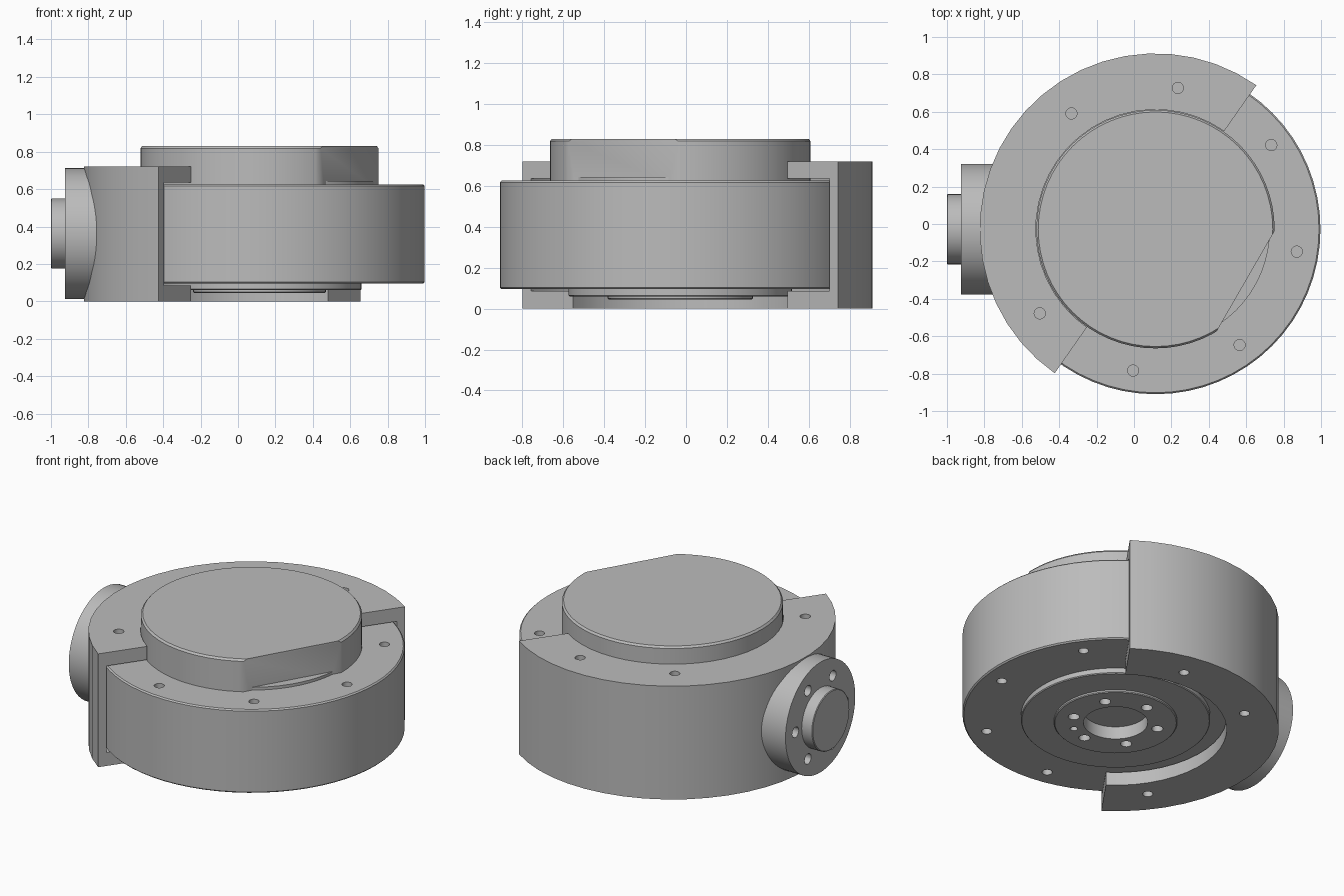
import bpy, bmesh
from math import radians, cos, sin, pi
from mathutils import Matrix, Vector

cube = bpy.data.objects.get("Cube")
if cube:
    bpy.data.objects.remove(cube)

steel = bpy.data.materials.new("plain_grey")
steel.use_nodes = True
GREY = (0.5, 0.5, 0.5, 1)
steel.diffuse_color = GREY
steel.node_tree.nodes["Principled BSDF"].inputs["Base Color"].default_value = GREY

AXIS = Matrix.Translation((0.115, -0.028, 0))            # vertical turning axis
PORT = Matrix.Translation((0, -0.028, 0.3625)) @ Matrix.Rotation(-pi / 2, 4, 'Y')


def lathe(name, profile, place=AXIS, start=0, sweep=360, steps=64):
    """Turn a (radius, height) profile; a part turn gets flat end faces."""
    bm = bmesh.new()
    full = sweep == 360
    rings = []
    for i in range(steps if full else steps + 1):
        a = radians(start + sweep * i / steps)
        rings.append([bm.verts.new((r * cos(a), r * sin(a), z)) for r, z in profile])
    n = len(profile)
    for i in range(steps):
        a, b = rings[i], rings[(i + 1) % len(rings)]
        for j in range(n - 1 if full else n):
            k = (j + 1) % n
            bm.faces.new((a[j], b[j], b[k], a[k]))
    if not full:
        bm.faces.new(rings[0])
        bm.faces.new(rings[-1][::-1])
    bmesh.ops.remove_doubles(bm, verts=bm.verts, dist=1e-5)
    bmesh.ops.dissolve_degenerate(bm, edges=bm.edges, dist=1e-6)
    bmesh.ops.recalc_face_normals(bm, faces=bm.faces)
    bm.transform(place)
    mesh = bpy.data.meshes.new(name)
    bm.to_mesh(mesh)
    bm.free()
    mesh.materials.append(steel)
    obj = bpy.data.objects.new(name, mesh)
    bpy.context.collection.objects.link(obj)
    return obj


def drill(obj, angles, ring, radius, low, high, place=AXIS):
    """Cut round holes at the given angles on a bolt circle."""
    bm = bmesh.new()
    for deg in angles:
        a = radians(deg)
        at = Matrix.Translation((ring * cos(a), ring * sin(a), (low + high) / 2))
        bmesh.ops.create_cone(bm, cap_ends=True, segments=16, radius1=radius,
                              radius2=radius, depth=high - low, matrix=place @ at)
    mesh = bpy.data.meshes.new("drill")
    bm.to_mesh(mesh)
    bm.free()
    mesh.materials.append(steel)
    cutter = bpy.data.objects.new("drill", mesh)
    cutter.hide_render = True
    bpy.context.collection.objects.link(cutter)
    mod = obj.modifiers.new("holes", 'BOOLEAN')
    mod.operation, mod.solver, mod.object = 'DIFFERENCE', 'EXACT', cutter
    bpy.context.view_layer.objects.active = obj
    bpy.ops.object.modifier_apply(modifier=mod.name)
    bpy.data.objects.remove(cutter)


# Drum with stepped hub and central bore underneath
drum = lathe("drum", [
    (0, 0.125), (0.185, 0.125), (0.185, 0.045), (0.35, 0.045), (0.355, 0.05),
    (0.355, 0.06), (0.54, 0.06), (0.545, 0.065), (0.545, 0.095), (0.874, 0.095),
    (0.882, 0.103), (0.882, 0.617), (0.874, 0.625), (0, 0.625)])
drum_bolts = [36, -9, -54, -99]
drill(drum, drum_bolts, 0.765, 0.03, 0.55, 0.7)
drill(drum, drum_bolts, 0.765, 0.03, 0, 0.17)
drill(drum, range(36, 396, 60), 0.25, 0.033, 0, 0.12)
drill(drum, [304], 0.25, 0.022, 0, 0.12)

# Half-round housing clasping the drum, C-shaped in section
housing = lathe("housing", [
    (0.64, 0), (0.94, 0), (0.94, 0.72), (0.64, 0.72),
    (0.64, 0.635), (0.89, 0.635), (0.89, 0.085), (0.64, 0.085)],
    start=55, sweep=180, steps=24)
housing_bolts = [81, 126, 216]
drill(housing, housing_bolts, 0.765, 0.03, 0.66, 0.8)
drill(housing, housing_bolts, 0.765, 0.03, -0.1, 0.06)

# Low seat under the cap
seat = lathe("cap_seat", [(0, 0.61), (0.612, 0.61), (0.612, 0.643), (0, 0.643)])

# Cap with one flat side
cap = lathe("cap", [(0, 0.615), (0.637, 0.615), (0.637, 0.818), (0.627, 0.83), (0, 0.83)])
bm = bmesh.new()
bm.from_mesh(cap.data)
out = Vector((cos(radians(-30)), sin(radians(-30)), 0))
cut = bmesh.ops.bisect_plane(bm, geom=bm.verts[:] + bm.edges[:] + bm.faces[:],
                             plane_co=AXIS.translation + out * 0.556,
                             plane_no=out, clear_outer=True)
rim = [e for e in cut["geom_cut"] if isinstance(e, bmesh.types.BMEdge)]
bmesh.ops.contextual_create(bm, geom=rim)
bmesh.ops.recalc_face_normals(bm, faces=bm.faces)
bm.to_mesh(cap.data)
bm.free()

# Side port: bolted flange and boss
flange = lathe("port_flange", [(0, 0.75), (0.35, 0.75), (0.35, 0.925), (0, 0.925)], PORT)
drill(flange, range(30, 390, 60), 0.25, 0.033, 0.86, 1, PORT)
boss = lathe("port_boss", [(0, 0.9), (0.1875, 0.9), (0.1875, 0.996),
                           (0.183, 1.0), (0, 1.0)], PORT, steps=48)

# Smooth curved walls, keep edges crisp
bpy.ops.object.select_all(action='DESELECT')
for part in (drum, housing, seat, cap, flange, boss):
    part.select_set(True)
bpy.context.view_layer.objects.active = drum
bpy.ops.object.shade_smooth_by_angle(angle=radians(30))
